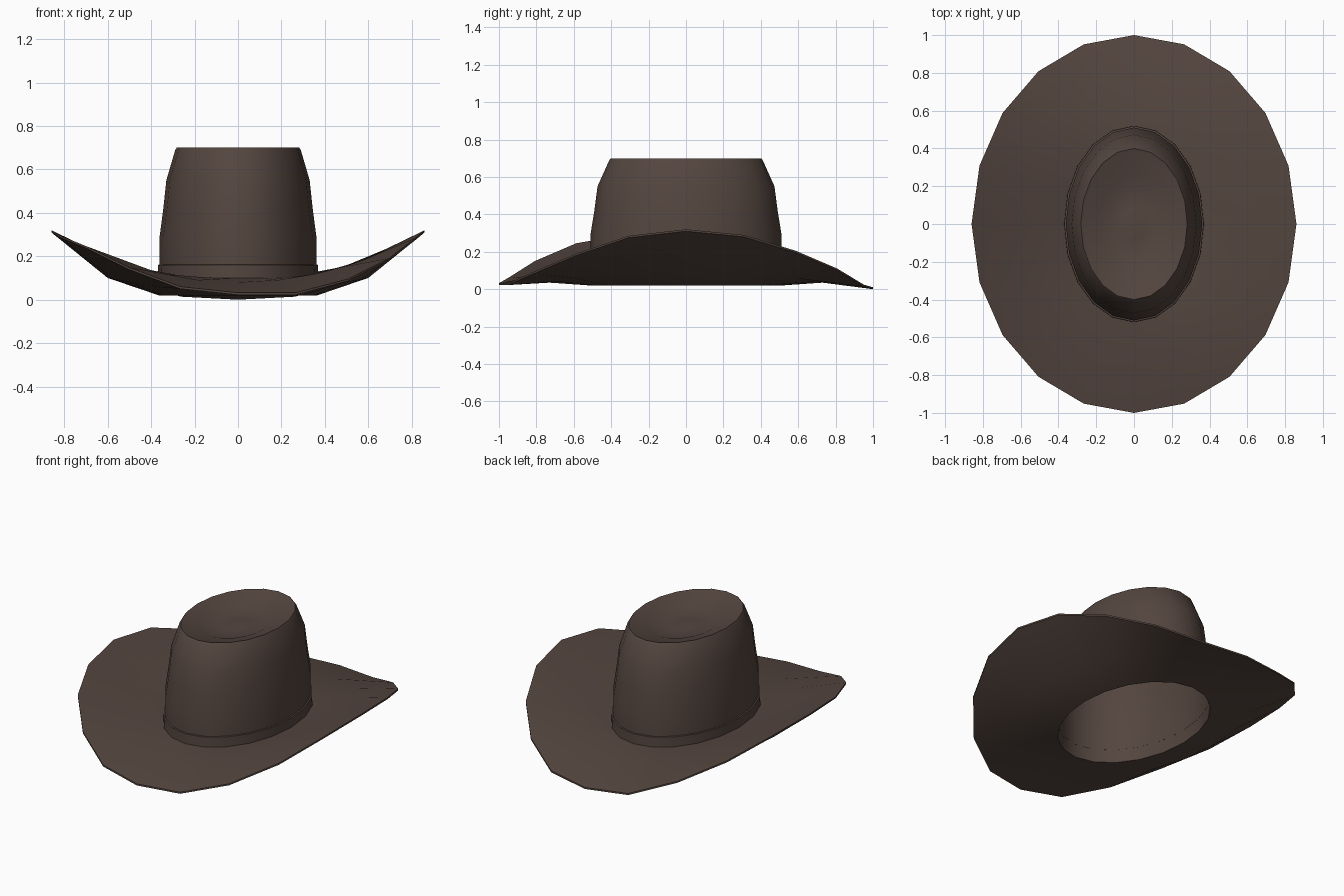
import bpy, bmesh, math

if "Cube" in bpy.data.objects:
    bpy.data.objects.remove(bpy.data.objects["Cube"])

N = 20  # sides around the hat

felt = bpy.data.materials.new("dark_brown_felt")
felt.diffuse_color = (0.088, 0.060, 0.049, 1)
felt.use_nodes = True
felt.node_tree.nodes["Principled BSDF"].inputs["Base Color"].default_value = felt.diffuse_color


def ring(rx, ry, z):
    """Ellipse of N points; z is a number or a function of (index, cosine)."""
    pts = []
    for i in range(N):
        a = 2 * math.pi * i / N
        h = z(i, math.cos(a)) if callable(z) else z
        pts.append((rx * math.cos(a), ry * math.sin(a), h))
    return pts


def loft(name, rings, cap_z=None, angle=40):
    """Skin a list of rings, optionally closing the last one to a centre point."""
    bm = bmesh.new()
    vs = [[bm.verts.new(p) for p in r] for r in rings]
    for lo, hi in zip(vs, vs[1:]):
        for i in range(N):
            j = (i + 1) % N
            bm.faces.new((lo[i], lo[j], hi[j], hi[i]))
    if cap_z is not None:
        top = bm.verts.new((0, 0, cap_z))
        for i in range(N):
            bm.faces.new((vs[-1][i], vs[-1][(i + 1) % N], top))
    me = bpy.data.meshes.new(name)
    bm.to_mesh(me)
    bm.free()
    me.materials.append(felt)
    ob = bpy.data.objects.new(name, me)
    bpy.context.collection.objects.link(ob)
    bpy.ops.object.select_all(action='DESELECT')
    ob.select_set(True)
    bpy.context.view_layer.objects.active = ob
    bpy.ops.object.shade_smooth_by_angle(angle=math.radians(angle))
    return ob


# Brim edge heights: right, back, left, front; the front left is lifted most
BACK = [0.31, 0.28, 0.195, 0.10, 0.014]
EDGE = (BACK + [0.0] + BACK[:0:-1]
        + [0.31, 0.285, 0.235, 0.14, 0.05, 0.022, 0.022, 0.085, 0.18, 0.275])


def edge_low(i, c):
    return EDGE[i]


def edge_top(i, c):
    return EDGE[i] + 0.010


def mid_low(i, c):
    return 0.035 + 0.065 * c * c


def mid_top(i, c):
    return mid_low(i, c) + 0.045 + 0.045 * c * c


# Brim: underside, thin edge and upper side
loft("brim", [
    ring(0.365, 0.515, 0.02),
    ring(0.60, 0.73, mid_low),
    ring(0.86, 1.0, edge_low),
    ring(0.86, 1.0, edge_top),
    ring(0.60, 0.73, mid_top),
    ring(0.362, 0.512, 0.10),
])

# Crown: tapered wall from the head opening, crisp top edge and shallow dish
loft("crown", [
    ring(0.365, 0.515, 0.02),
    ring(0.361, 0.511, 0.16),
    ring(0.361, 0.511, 0.29),
    ring(0.344, 0.490, 0.42),
    ring(0.330, 0.473, 0.55),
    ring(0.289, 0.410, 0.69),
    ring(0.282, 0.400, 0.70),
    ring(0.270, 0.385, 0.694),
    ring(0.190, 0.265, 0.672),
    ring(0.135, 0.190, 0.645),
    ring(0.060, 0.085, 0.648),
], cap_z=0.655)

# Hat band around the base of the crown
loft("hat_band", [
    ring(0.371, 0.521, 0.075),
    ring(0.369, 0.519, 0.16),
    ring(0.361, 0.511, 0.162),
])
